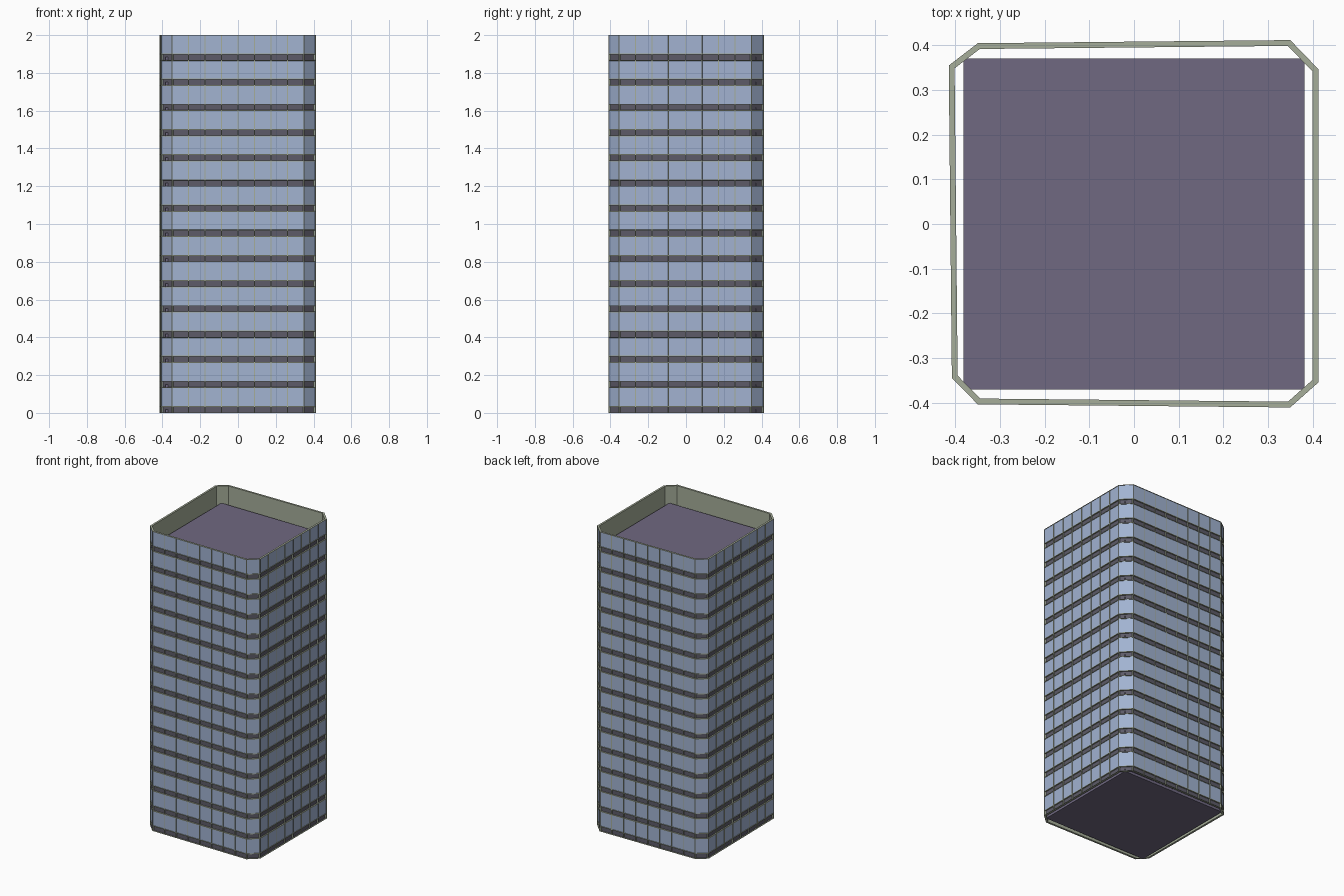
import bpy
import bmesh
import math
from mathutils import Matrix, Vector

cube = bpy.data.objects.get("Cube")
if cube:
    bpy.data.objects.remove(cube, do_unlink=True)

FLOORS = 15
PITCH = 2 / FLOORS
BAND = 0.034      # height of the dark strip at the foot of each panel
THICK = 0.013


def material(name, rgb):
    m = bpy.data.materials.new(name)
    m.diffuse_color = (*rgb, 1)
    m.use_nodes = True
    m.node_tree.nodes["Principled BSDF"].inputs["Base Color"].default_value = (*rgb, 1)
    return m


frame_mat = material("sage frame", (0.38, 0.42, 0.32))
glass_mat = material("blue glass", (0.36, 0.45, 0.64))
slab_mat = material("purple slab", (0.16, 0.14, 0.22))
band_mat = material("dark band", (0.11, 0.105, 0.14))


def box(bm, size, center):
    bmesh.ops.create_cube(bm, size=1, matrix=Matrix.Translation(center) @ Matrix.Diagonal((*size, 1)))


def add_object(name, bm, mats):
    mesh = bpy.data.meshes.new(name)
    bm.to_mesh(mesh)
    bm.free()
    for m in mats:
        mesh.materials.append(m)
    obj = bpy.data.objects.new(name, mesh)
    bpy.context.collection.objects.link(obj)
    return obj


def repeat(obj, count, offset):
    arr = obj.modifiers.new("repeat", "ARRAY")
    arr.count = count
    arr.use_relative_offset = False
    arr.use_constant_offset = True
    arr.constant_offset_displace = offset


def facade(name, start, end, columns):
    """A wall of framed panels running from start to end, facing outward."""
    run = Vector(end) - Vector(start)
    w = run.length / columns
    bm = bmesh.new()
    box(bm, (w, THICK, PITCH), (w / 2, THICK / 2, PITCH / 2))
    # split the panel into glass above and strip below
    bmesh.ops.bisect_plane(bm, geom=bm.verts[:] + bm.edges[:] + bm.faces[:],
                           plane_co=(0, 0, BAND), plane_no=(0, 0, 1))
    bm.normal_update()
    for face in [f for f in bm.faces if f.normal.y < -0.9]:
        glass = face.calc_center_median().z > BAND
        bmesh.ops.inset_individual(bm, faces=[face], thickness=0.003, depth=0)
        bmesh.ops.inset_individual(bm, faces=[face], thickness=0.0005,
                                   depth=-0.003 if glass else -0.008)
        face.material_index = 1 if glass else 2
    obj = add_object(name, bm, [frame_mat, glass_mat, band_mat])
    obj.location = (*start, 0)
    obj.rotation_euler.z = math.atan2(run.y, run.x)
    repeat(obj, columns, (w, 0, 0))
    repeat(obj, FLOORS, (0, 0, PITCH))


# Curtain walls and single-panel chamfered corners, slightly skewed in plan
corners = [(-0.35, -0.404), (0.35, -0.411), (0.413, -0.355), (0.413, 0.347),
           (0.35, 0.412), (-0.35, 0.405), (-0.415, 0.355), (-0.408, -0.345)]
names = ["front_wall", "front_left_corner", "left_wall", "back_left_corner",
         "back_wall", "back_right_corner", "right_wall", "front_right_corner"]
for i, name in enumerate(names):
    facade(name, corners[i], corners[(i + 1) % 8], 8 if i % 2 == 0 else 1)

# Floor slabs, the topmost forming the roof deck behind the parapet
bm = bmesh.new()
box(bm, (0.765, 0.742, 0.018), (0, 0, 0.009))
slabs = add_object("floor_slabs", bm, [slab_mat])
repeat(slabs, FLOORS, (0, 0, PITCH))
